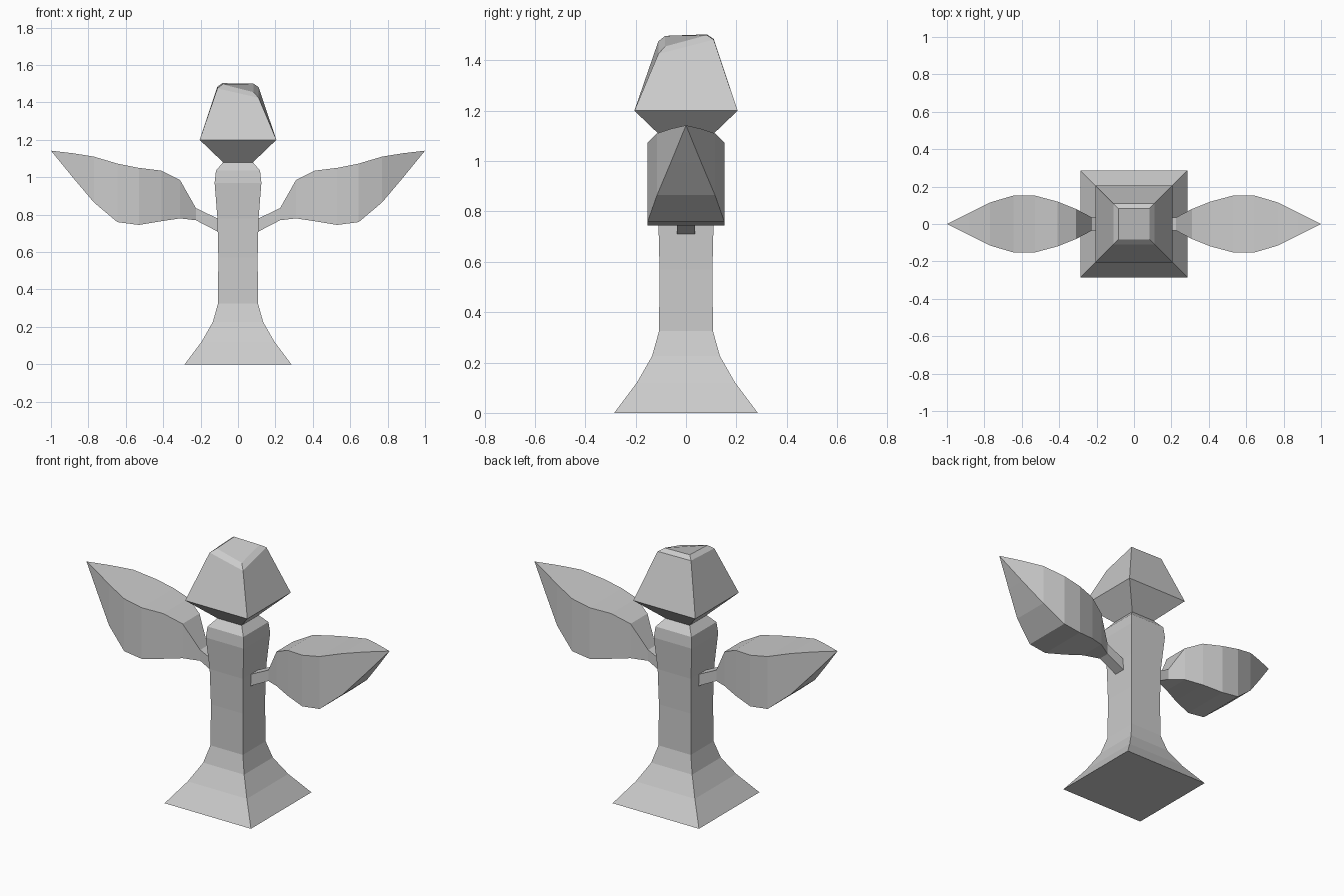
import bpy
import bmesh

cube = bpy.data.objects.get("Cube")
if cube:
    bpy.data.objects.remove(cube, do_unlink=True)

grey = bpy.data.materials.new("light grey")
grey.use_nodes = True
grey.diffuse_color = (0.6, 0.6, 0.6, 1)
grey.node_tree.nodes["Principled BSDF"].inputs["Base Color"].default_value = (0.6, 0.6, 0.6, 1)

CORNERS = [(-1, -1), (1, -1), (1, 1), (-1, 1)]


def loft(name, rings):
    """Join four-point rings into a closed, flat-shaded solid."""
    bm = bmesh.new()
    loops = [[bm.verts.new(p) for p in ring] for ring in rings]
    for a, b in zip(loops, loops[1:]):
        for i in range(4):
            j = (i + 1) % 4
            bm.faces.new((a[i], a[j], b[j], b[i]))
    bm.faces.new(loops[0])
    bm.faces.new(loops[-1])
    bmesh.ops.remove_doubles(bm, verts=bm.verts, dist=0.0005)
    bmesh.ops.recalc_face_normals(bm, faces=bm.faces)
    mesh = bpy.data.meshes.new(name)
    bm.to_mesh(mesh)
    bm.free()
    mesh.materials.append(grey)
    obj = bpy.data.objects.new(name, mesh)
    bpy.context.collection.objects.link(obj)
    return obj


def square(half, heights):
    return [(x * half, y * half, z) for (x, y), z in zip(CORNERS, heights)]


# Flared square column: half width, height
column = [(0.285, 0), (0.195, 0.12), (0.135, 0.225), (0.107, 0.325), (0.105, 0.57),
          (0.11, 0.78), (0.125, 0.97), (0.118, 1.035), (0.08, 1.08)]
loft("column", [square(h, [z] * 4) for h, z in column])

# Head with a slanted, bevelled crown
loft("head", [
    square(0.08, [1.08] * 4),
    square(0.205, [1.2] * 4),
    square(0.11, [1.475, 1.425, 1.482, 1.485]),
    square(0.083, [1.497, 1.455, 1.5, 1.503]),
])

# Leaf-shaped wing: distance out, half depth, bottom, top
wing = [(0.1, 0.035, 0.705, 0.775), (0.225, 0.035, 0.77, 0.835), (0.31, 0.08, 0.78, 0.985),
        (0.41, 0.12, 0.765, 1.035), (0.53, 0.152, 0.745, 1.05), (0.645, 0.152, 0.76, 1.073),
        (0.77, 0.115, 0.865, 1.11), (0.88, 0.06, 0.995, 1.128), (1, 0, 1.142, 1.142)]
for name, side in (("left_wing", 1), ("right_wing", -1)):
    loft(name, [[(side * x, -d, lo), (side * x, d, lo), (side * x, d, hi), (side * x, -d, hi)]
                for x, d, lo, hi in wing])
